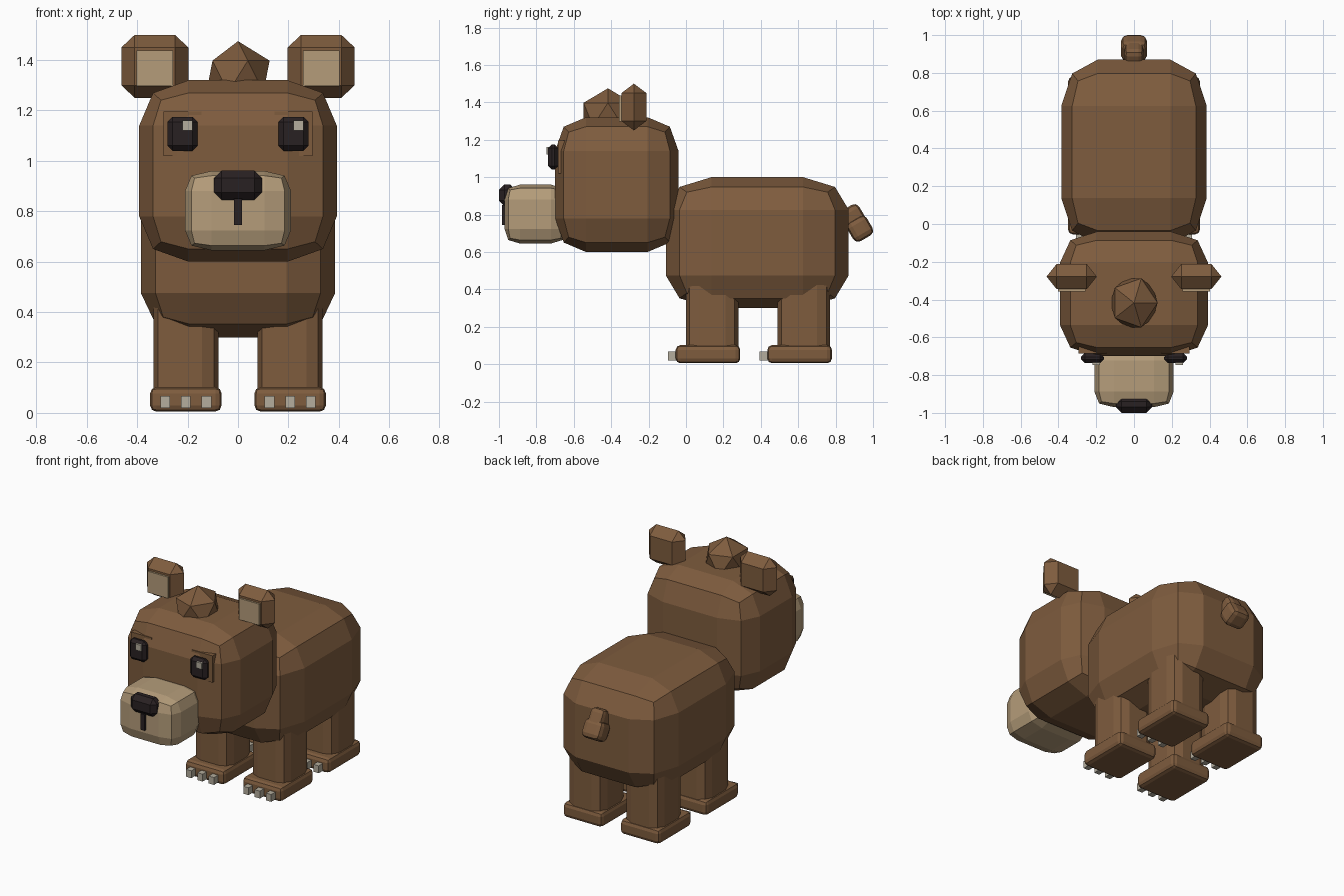
import bpy, bmesh, math
from mathutils import Matrix, Vector

if "Cube" in bpy.data.objects:
    bpy.data.objects.remove(bpy.data.objects["Cube"], do_unlink=True)


def material(name, rgb):
    m = bpy.data.materials.new(name)
    m.use_nodes = True
    m.diffuse_color = (*rgb, 1)
    m.node_tree.nodes["Principled BSDF"].inputs["Base Color"].default_value = (*rgb, 1)
    return m


BROWN = material("brown fur", (0.21, 0.107, 0.048))
TAN = material("tan fur", (0.46, 0.335, 0.195))
BLACK = material("dark brown black", (0.022, 0.015, 0.016))
BONE = material("pale bone", (0.46, 0.42, 0.34))


def finish(bm, name, mat):
    bmesh.ops.recalc_face_normals(bm, faces=bm.faces)
    mesh = bpy.data.meshes.new(name)
    bm.to_mesh(mesh)
    bm.free()
    mesh.materials.append(mat)
    obj = bpy.data.objects.new(name, mesh)
    bpy.context.collection.objects.link(obj)
    return obj


def place(bm, lo, hi, tilt=0):
    """Scale a two-unit shape to fill the bounds, with an optional tilt about x."""
    lo, hi = Vector(lo), Vector(hi)
    mat = Matrix.Translation((lo + hi) / 2) @ Matrix.Rotation(tilt, 4, 'X')
    bm.transform(mat @ Matrix.Diagonal(((hi - lo) / 2).to_4d()))


def soft_box(name, lo, hi, mat, edge=0.86, corner=0.78, cuts=3, tilt=0):
    """Gridded box whose edges and corners are pulled in."""
    bm = bmesh.new()
    bmesh.ops.create_cube(bm, size=2)
    bmesh.ops.subdivide_edges(bm, edges=bm.edges[:], cuts=cuts, use_grid_fill=True)
    for v in bm.verts:
        outer = [i for i in range(3) if abs(v.co[i]) > 0.99]
        pull = (1, edge, corner)[len(outer) - 1]
        for i in outer:
            v.co[i] *= pull
    place(bm, lo, hi, tilt)
    return finish(bm, name, mat)


def box(name, lo, hi, mat, bevel=0, segments=1):
    bm = bmesh.new()
    bmesh.ops.create_cube(bm, size=2)
    place(bm, lo, hi)
    if bevel:
        bmesh.ops.bevel(bm, geom=bm.edges[:], offset=bevel, segments=segments,
                        profile=0.5, affect='EDGES')
    return finish(bm, name, mat)


def leg(name, lo, hi):
    """Upright column with a rounded square section."""
    bm = bmesh.new()
    quarter = [(1, -0.5), (1, 0.5), (0.86, 0.86)]
    ring = []
    for k in range(4):
        turn = Matrix.Rotation(k * math.pi / 2, 2)
        ring += [turn @ Vector(p) for p in quarter]
    face = bm.faces.new([bm.verts.new((p.x, p.y, -1)) for p in ring])
    top = bmesh.ops.extrude_face_region(bm, geom=[face])["geom"]
    bmesh.ops.translate(bm, vec=(0, 0, 2),
                        verts=[g for g in top if isinstance(g, bmesh.types.BMVert)])
    place(bm, lo, hi)
    return finish(bm, name, BROWN)


def ear(name, x):
    """Octagon rim between a smaller square front and back."""
    bm = bmesh.new()
    s = 0.6
    for a in (-1, 1):
        for b in (-1, 1):
            for co in ((a * s, -1, b * s), (a * s, 1, b * s), (a, 0, b * s), (a * s, 0, b)):
                bm.verts.new(co)
    bmesh.ops.convex_hull(bm, input=bm.verts[:])
    bmesh.ops.dissolve_limit(bm, angle_limit=0.01, verts=bm.verts[:], edges=bm.edges[:])
    place(bm, (x - 0.133, -0.345, 1.25), (x + 0.133, -0.212, 1.5))
    return finish(bm, name, BROWN)


# Main masses
soft_box("body", (-0.385, -0.108, 0.30), (0.385, 0.87, 1.0), BROWN, 0.85, 0.77)
soft_box("head", (-0.392, -0.70, 0.60), (0.392, -0.04, 1.32), BROWN)
soft_box("muzzle", (-0.21, -0.97, 0.645), (0.21, -0.64, 0.96), TAN, 0.88, 0.82)

# Nose and mouth line
box("nose", (-0.095, -1.0, 0.845), (0.095, -0.91, 0.962), BLACK, 0.03)
box("mouth_line", (-0.015, -0.985, 0.745), (0.015, -0.94, 0.85), BLACK)

# Tuft of hair on the head
bm = bmesh.new()
bmesh.ops.create_icosphere(bm, subdivisions=1, radius=1)
place(bm, (-0.14, -0.57, 1.195), (0.14, -0.265, 1.475))
finish(bm, "hair_tuft", BROWN)

# Tail of two small lumps
soft_box("tail_base", (-0.05, 0.83, 0.725), (0.05, 0.95, 0.845), BROWN, 0.86, 0.78, 3, math.radians(30))
soft_box("tail_tip", (-0.068, 0.87, 0.665), (0.068, 0.99, 0.785), BROWN, 0.86, 0.78, 3, math.radians(30))

for side, s in (("left", 1), ("right", -1)):
    # Ears with pale inner panels
    ex = s * 0.33
    ear(side + "_ear", ex)
    box(side + "_inner_ear", (ex - 0.073, -0.357, 1.298), (ex + 0.073, -0.335, 1.437), TAN)

    # Eyes with socket plates and highlights
    x = s * 0.22
    box(side + "_eye_socket", (x - 0.075, -0.685, 1.02), (x + 0.075, -0.62, 1.195), BROWN)
    box(side + "_eye", (x - 0.06, -0.737, 1.04), (x + 0.06, -0.683, 1.175), BLACK, 0.02)
    box(side + "_eye_highlight", (x, -0.746, 1.12), (x + 0.04, -0.725, 1.16), BONE)

    # Legs, paws and claws
    for end, y in (("front", 0.0), ("back", 0.49)):
        tag = side + "_" + end
        cx = s * 0.207
        leg(tag + "_leg", (cx - 0.129, y, 0.05), (cx + 0.129, y + 0.28, 0.48))
        box(tag + "_paw", (cx - 0.142, y - 0.055, 0.005), (cx + 0.142, y + 0.29, 0.102),
            BROWN, 0.025, 2)
        for i in (-1, 0, 1):
            px = cx + i * 0.082
            box(tag + "_claw_" + str(i + 2), (px - 0.019, y - 0.097, 0.02),
                (px + 0.019, y - 0.04, 0.068), BONE)
